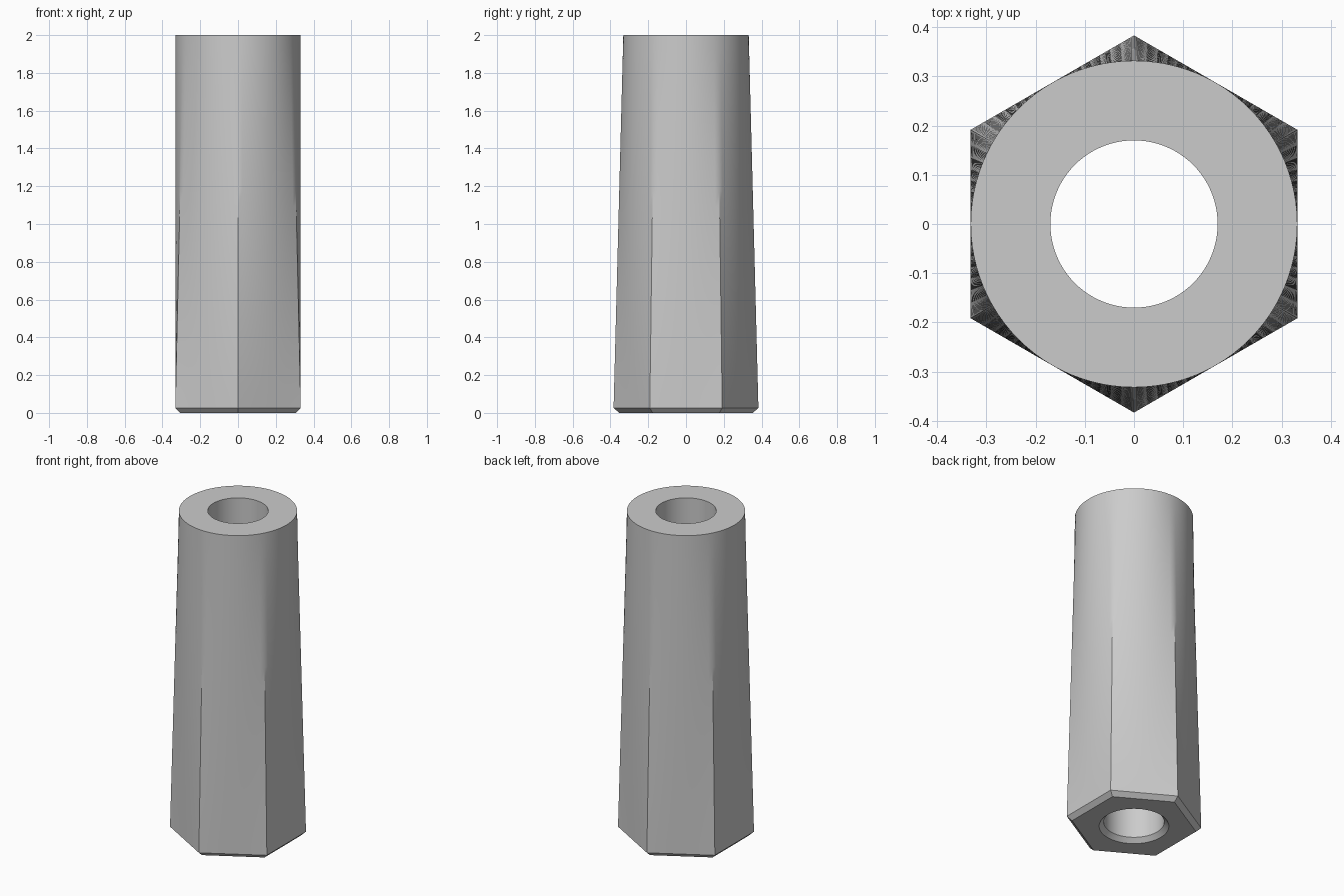
import bpy, bmesh, math

SEGMENTS = 96      # multiple of six, so corners land on vertices
LOFT_STEPS = 24
APOTHEM = 0.332
BORE = 0.17
HEIGHT = 2.0
CHAMFER = 0.026

cube = bpy.data.objects.get("Cube")
if cube:
    bpy.data.objects.remove(cube, do_unlink=True)

steel = bpy.data.materials.new("plain grey")
steel.use_nodes = True
grey = (0.6, 0.6, 0.6, 1)
steel.diffuse_color = grey
steel.node_tree.nodes["Principled BSDF"].inputs["Base Color"].default_value = grey


def radius(angle, flat, roundness):
    """Blend from a hexagon with corners on the y axis to its inscribed circle."""
    off = (angle + math.pi / 6) % (math.pi / 3) - math.pi / 6
    return flat * (1 - roundness) / math.cos(off) + flat * roundness


bm = bmesh.new()


def ring(z, flat, roundness=1.0):
    verts = []
    for i in range(SEGMENTS):
        a = math.tau * i / SEGMENTS
        r = radius(a, flat, roundness)
        verts.append(bm.verts.new((r * math.cos(a), r * math.sin(a), z)))
    return verts


# Outer wall: chamfered hexagonal foot lofted into a round top
rings = [ring(0, APOTHEM - CHAMFER, 0)]
for s in range(LOFT_STEPS + 1):
    t = s / LOFT_STEPS
    rings.append(ring(CHAMFER + t * (HEIGHT - CHAMFER), APOTHEM, t))

# Through bore with a countersunk lower mouth
rings += [ring(HEIGHT, BORE), ring(CHAMFER, BORE), ring(0, BORE + CHAMFER)]

# Bridge the rings into one closed body
for low, high in zip(rings, rings[1:] + rings[:1]):
    for i in range(SEGMENTS):
        j = (i + 1) % SEGMENTS
        bm.faces.new((low[i], low[j], high[j], high[i]))
bmesh.ops.recalc_face_normals(bm, faces=bm.faces)

mesh = bpy.data.meshes.new("hex_to_round_sleeve")
bm.to_mesh(mesh)
bm.free()
mesh.materials.append(steel)
sleeve = bpy.data.objects.new("hex_to_round_sleeve", mesh)
bpy.context.collection.objects.link(sleeve)

# Smooth walls, crisp rims and lower corners
bpy.ops.object.select_all(action="DESELECT")
sleeve.select_set(True)
bpy.context.view_layer.objects.active = sleeve
bpy.ops.object.shade_smooth_by_angle(angle=math.radians(30))
